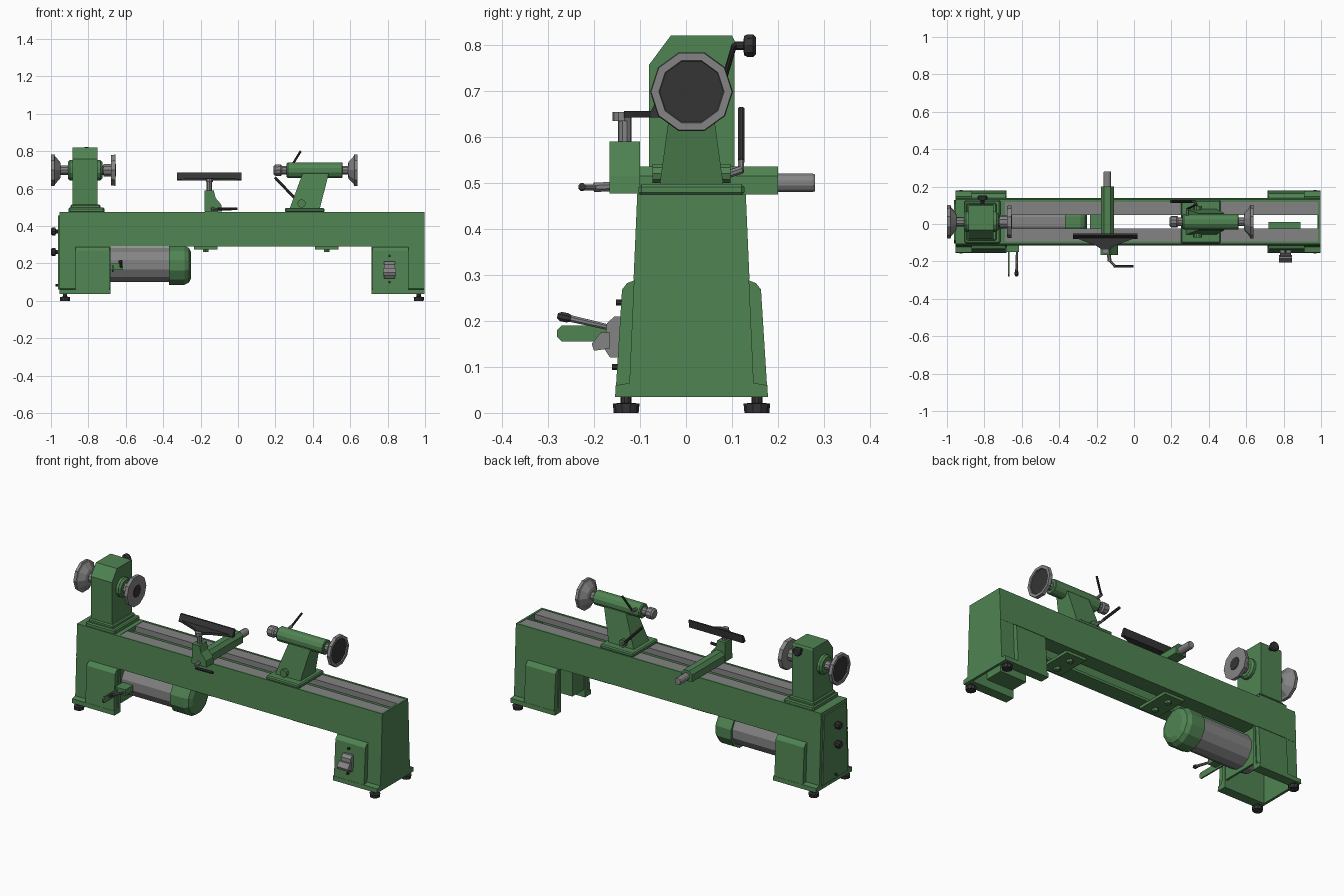
import bpy, bmesh, math
from mathutils import Vector

if "Cube" in bpy.data.objects:
    bpy.data.objects.remove(bpy.data.objects["Cube"])

C = 0.012      # centre line of the bed in y
SZ = 0.698     # spindle height


def material(name, col):
    m = bpy.data.materials.new(name)
    m.diffuse_color = (*col, 1)
    m.use_nodes = True
    m.node_tree.nodes["Principled BSDF"].inputs["Base Color"].default_value = m.diffuse_color
    return m


GREEN = material("green_paint", (0.08, 0.23, 0.085))
GREY = material("bare_steel", (0.23, 0.23, 0.23))
BLACK = material("black_plastic", (0.035, 0.035, 0.035))


def loft(name, rings, mat):
    """Skin a list of equal-length point rings and cap both ends."""
    bm = bmesh.new()
    vs = [[bm.verts.new(p) for p in r] for r in rings]
    n = len(rings[0])
    for a, b in zip(vs, vs[1:]):
        for i in range(n):
            j = (i + 1) % n
            bm.faces.new((a[i], a[j], b[j], b[i]))
    bm.faces.new(vs[0][::-1])
    bm.faces.new(vs[-1])
    bmesh.ops.recalc_face_normals(bm, faces=bm.faces)
    me = bpy.data.meshes.new(name)
    bm.to_mesh(me)
    bm.free()
    me.materials.append(mat)
    ob = bpy.data.objects.new(name, me)
    bpy.context.collection.objects.link(ob)
    return ob


def prism(name, pts, axis, a, b, mat):
    """Extrude a 2D profile from a to b along x, y or z."""
    k = "xyz".index(axis)

    def put(p, t):
        q = list(p)
        q.insert(k, t)
        return q
    return loft(name, [[put(p, t) for p in pts] for t in (a, b)], mat)


def box(name, x, y, z, mat, bevel=0):
    ob = prism(name, [(x[0], y[0]), (x[1], y[0]), (x[1], y[1]), (x[0], y[1])], "z", *z, mat)
    if bevel:
        m = ob.modifiers.new("bevel", "BEVEL")
        m.width, m.segments = bevel, 1
    return ob


def turned(name, start, direction, prof, mat, n=12):
    """Turn a (distance, radius) profile around an axis from start."""
    d = Vector(direction).normalized()
    u = Vector((0, 0, 1)) if abs(d.z) < 0.9 else Vector((1, 0, 0))
    u = (u - d * u.dot(d)).normalized()
    v = d.cross(u)
    rings = []
    for t, r in prof:
        c = Vector(start) + d * t
        rings.append([c + r * (math.cos(w) * u + math.sin(w) * v)
                      for w in (2 * math.pi * (i + 0.5) / n for i in range(n))])
    return loft(name, rings, mat)


def rod(name, p, q, r, mat, n=8, r2=None):
    d = Vector(q) - Vector(p)
    return turned(name, p, d, [(0, r), (d.length, r2 or r)], mat, n)


# Bed: side walls with bottom flanges, ground rails, end plates
X0, X1 = -0.955, 0.997
for s, side in ((-1, "front"), (1, "back")):
    prof = [(.126, .29), (.118, .475), (.106, .475), (.106, .305), (.036, .305), (.036, .29)]
    prism(f"bed_{side}_wall", [(C + s * y, z) for y, z in prof], "x", X0, X1, GREEN)
    ys = sorted((C + s * .036, C + s * .107))
    box(f"bed_{side}_rail", (-.7, X1 - .008), ys, (.44, .473), GREY)
end = [(C - .126, .29), (C + .126, .29), (C + .118, .475), (C - .118, .475)]
prism("bed_right_end", end, "x", X1 - .012, X1, GREEN)
prism("bed_left_end", end, "x", X0, X0 + .012, GREEN)
box("bed_left_deck", (X0, -.69), (C - .117, C + .117), (.45, .475), GREEN)


# Legs: flared side walls, raised panels, end sheet, feet
def leg(side, xo, xi):
    k = 1 if xo > 0 else -1
    for s, face in ((-1, "front"), (1, "back")):
        wall = [(.11, .035), (.166, .035), (.165, .06), (.135, .065), (.125, .29), (.11, .29)]
        prism(f"{side}_leg_{face}_wall", [(C + s * y, z) for y, z in wall], "x", xi, xo, GREEN)
        pan = [(.11, .06), (.164, .06), (.151, .268), (.14, .282), (.12, .29)]
        prism(f"{side}_leg_{face}_panel", [(C + s * y, z) for y, z in pan], "x",
              xi + k * .006, xo - k * .085, GREEN)
        turned(f"{side}_{face}_foot", (xo - k * .03, C + s * .142, 0), (0, 0, 1),
               [(0, .027), (.02, .029), (.022, .012), (.04, .012)], BLACK, 10)
    h = [(.166, .035), (.165, .06), (.135, .065), (.125, .29)]
    outline = [(C + y, z) for y, z in h] + [(C - y, z) for y, z in h[::-1]]
    prism(f"{side}_leg_end", outline, "x", xo - k * .015, xo, GREEN)


leg("left", X0, -.682)
leg("right", X1, .714)

# Left end access door with knobs
prism("access_door", [(C - .115, .06), (C + .115, .06), (C + .1, .455), (C - .1, .455)],
      "x", X0 - .008, X0, GREEN)
for i, z in enumerate((.37, .26)):
    turned(f"door_knob_{i}", (-.962, C, z), (-1, 0, 0),
           [(0, .01), (.012, .012), (.014, .022), (.032, .022), (.038, .016)], BLACK, 10)
rod("door_pin", (-.96, C, .083), (-.975, C, .083), .006, BLACK)

# Switch housing, switch and screws on the right leg
box("switch_housing", (.72, .89), (-.11, .01), (.08, .28), GREEN)
prism("switch_body", [(-.14, .12), (-.165, .12), (-.178, .14), (-.172, .195), (-.155, .21), (-.14, .21)],
      "x", .78, .84, GREY)
prism("switch_paddle", [(-.165, .14), (-.2, .135), (-.205, .15), (-.185, .175), (-.165, .175)],
      "x", .775, .845, GREY)
for z in (.24, .1):
    y = -.143 - (.24 - z) * .06
    rod(f"switch_screw_{z}", (.81, y + .01, z), (.81, y - .009, z), .007, BLACK)

# Motor with end bell
turned("motor_body", (-.76, C, .193), (1, 0, 0), [(0, .095), (.39, .095)], GREY, 12)
turned("motor_bell", (-.37, C, .19), (1, 0, 0),
       [(0, .108), (.085, .108), (.108, .095), (.12, .07)], GREEN, 12)
box("motor_plate", (-.7, -.688), (C - .11, C + .11), (.08, .29), GREEN)

# Belt tension bracket and lever beside the motor
prism("tension_bracket", [(-.1, .155), (-.27, .155), (-.28, .165), (-.28, .18), (-.27, .19), (-.1, .19)],
      "x", -.674, -.666, GREEN)
box("tension_block", (-.682, -.615), (-.15, -.08), (.165, .2), GREEN)
rod("tension_arm", (-.625, -.12, .175), (-.628, -.255, .206), .006, GREY, r2=.008)
turned("tension_knob", (-.628, -.25, .205), (0, -1, .2),
       [(0, .008), (.008, .011), (.022, .011), (.03, .006)], BLACK, 8)

# Headstock: base, chamfered housing, bosses
box("headstock_base", (-.905, -.715), (C - .115, C + .115), (.47, .498), GREEN, .006)
box("headstock_foot", (-.895, -.735), (C - .1, C + .1), (.49, .515), GREEN, .006)
prism("headstock_housing", [(-.08, .5), (-.08, .757), (-.033, .82), (.1, .82), (.105, .81), (.105, .5)],
      "x", -.885, -.75, GREEN)
for s, side in ((-1, "left"), (1, "right")):
    turned(f"spindle_boss_{side}", (-.8175 + s * .06, C, SZ), (s, 0, 0),
           [(0, .056), (.022, .056), (.032, .046)], GREEN, 12)
rod("spindle", (-.96, C, SZ), (-.66, C, SZ), .026, GREY, 10)
turned("headstock_lock_knob", (-.81, .1, .798), (0, 1, 0),
       [(0, .01), (.025, .01), (.026, .022), (.034, .026), (.046, .026), (.052, .02)], BLACK, 10)


# Ten-sided handwheels with a dark dished face
def wheel(name, x, d):
    turned(name, (x, C, SZ), (d, 0, 0),
           [(0, .035), (.004, .048), (.03, .078), (.034, .09), (.052, .088), (.052, .071), (.04, .068)],
           GREY, 10)
    turned(name + "_face", (x + d * .038, C, SZ), (d, 0, 0), [(0, .069), (.008, .07)], BLACK, 10)


wheel("outboard_handwheel", -.948, -1)
wheel("tailstock_handwheel", .588, 1)
turned("faceplate", (-.72, C, SZ), (1, 0, 0),
       [(0, .035), (.04, .035), (.042, .085), (.064, .088), (.066, .04)], GREY, 10)
turned("faceplate_centre", (-.655, C, SZ), (1, 0, 0), [(0, .036), (.003, .034)], BLACK, 10)

# Tailstock: base, slanted tapering pillar with ribs, barrel, live centre
box("tailstock_base", (.25, .462), (C - .115, C + .115), (.473, .497), GREEN, .006)


def slab(x0, x1, h, z):
    return [(x0, C - h, z), (x1, C - h, z), (x1, C + h, z), (x0, C + h, z)]


loft("tailstock_pillar", [slab(.275, .437, .07, .49), slab(.345, .485, .044, .68)], GREEN)
for s in (-1, 1):
    rod(f"tailstock_boss_{s}", (.34, C, .52), (.34, C + s * .085, .52), .022, GREEN, 10)
turned("tailstock_barrel", (.26, C, SZ), (1, 0, 0), [(0, .037), (.006, .042), (.297, .042), (.3, .038)], GREEN, 12)
rod("quill", (.215, C, SZ), (.6, C, SZ), .024, GREY, 10)
turned("live_centre", (.19, C, SZ), (1, 0, 0), [(0, .022), (.008, .031), (.038, .032), (.046, .026)], GREY, 10)
rod("clamp_lever_stub", (.34, .08, .515), (.325, .12, .528), .009, GREY)
rod("clamp_lever_arm", (.325, .12, .525), (.29, .12, .562), .007, GREY)
rod("clamp_lever_grip", (.305, .12, .547), (.197, .12, .66), .008, BLACK)
rod("quill_lock_stub", (.285, C, .71), (.285, .085, .72), .009, GREY)
rod("quill_lock_lever", (.283, .08, .715), (.335, .105, .8), .006, BLACK)

# Tool rest: banjo tube, post holder, post, rest, lever
prism("banjo", [(-.177, .475), (-.108, .475), (-.108, .515), (-.125, .535), (-.16, .535), (-.177, .515)],
      "y", -.105, .2, GREEN)
turned("banjo_rod", (-.1425, .19, .5), (0, 1, 0), [(0, .021), (.085, .021), (.09, .019)], GREY, 12)
prism("post_holder", [(-.18, .477), (-.085, .477), (-.09, .515), (-.12, .55), (-.13, .59), (-.178, .59)],
      "y", -.166, -.1, GREEN)
rod("rest_post", (-.153, -.133, .58), (-.153, -.133, .645), .015, GREY, 10)
turned("rest_collar", (-.153, -.14, .634), (0, 0, 1), [(0, .02), (.02, .02)], GREY, 10)
prism("tool_rest_web", [(-.325, -.07), (.02, -.07), (-.1, -.115), (-.13, -.135), (-.175, -.135), (-.205, -.115)],
      "z", .642, .656, BLACK)
prism("tool_rest_bar", [(-.052, .685), (-.062, .685), (-.08, .648), (-.075, .642), (-.056, .642)],
      "x", -.325, .02, BLACK)
rod("rest_lever_stub", (-.135, -.16, .492), (-.13, -.2, .49), .011, GREY)
rod("rest_lever_arm", (-.13, -.195, .49), (-.1, -.226, .49), .007, GREY)
rod("rest_lever_grip", (-.11, -.226, .49), (-.002, -.226, .492), .008, BLACK)

# Clamp plates and bolts beneath the bed
for i, x in enumerate((-.173, .475)):
    box(f"clamp_plate_{i}", (x - .063, x + .063), (C - .1, C + .1), (.274, .29), GREEN)
    for s in (-1, 1):
        turned(f"clamp_nut_{i}_{s}", (x, C + s * .05, .275), (0, 0, -1), [(0, .018), (.015, .016)], GREEN, 6)
